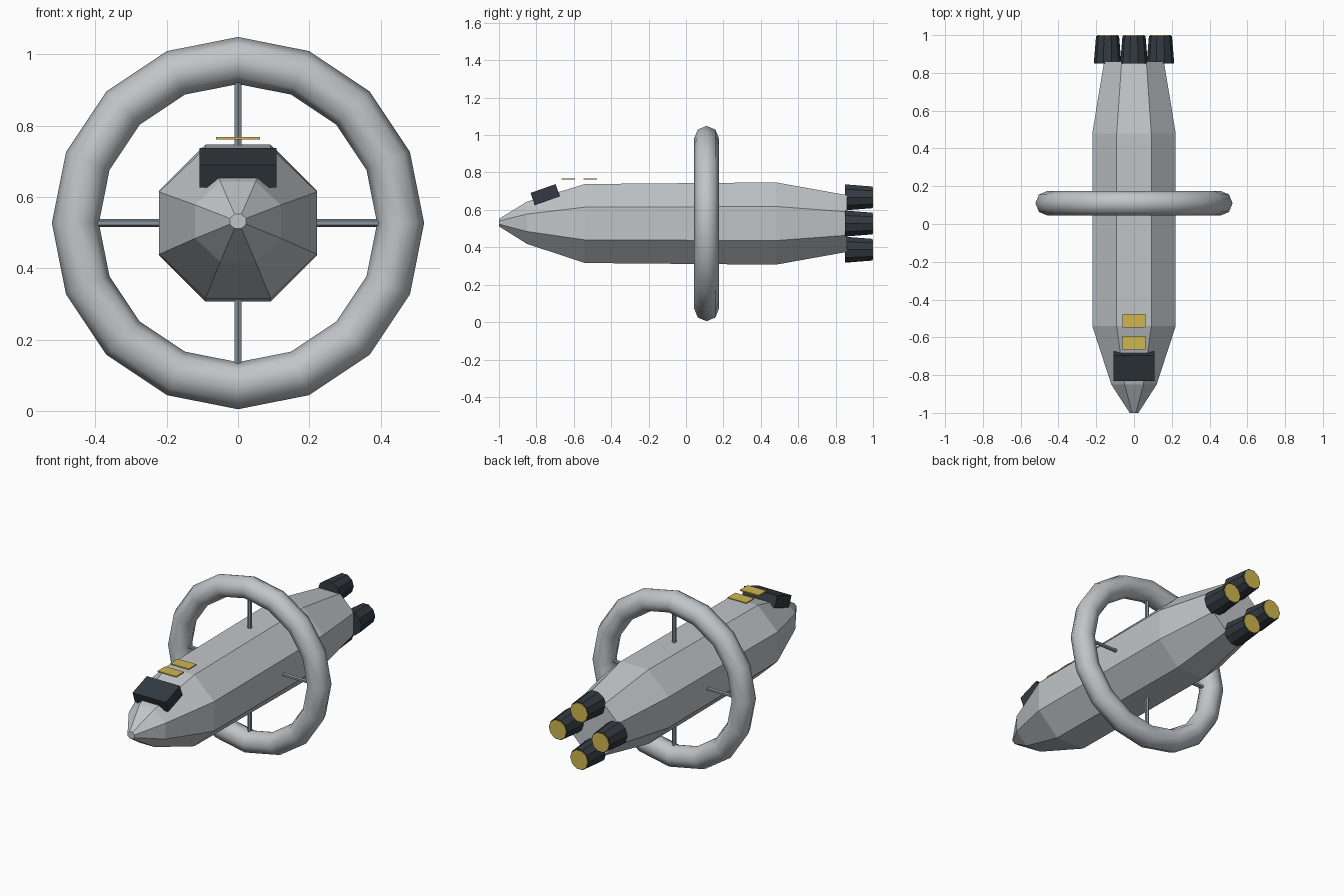
import bpy, bmesh
from math import pi, cos, sin, radians
from mathutils import Matrix, Vector

if "Cube" in bpy.data.objects:
    bpy.data.objects.remove(bpy.data.objects["Cube"], do_unlink=True)

AXIS_Z = 0.527   # height of the long axis
RING_Y = 0.11    # position of the ring along the hull


def material(name, rgb):
    mat = bpy.data.materials.new(name)
    mat.use_nodes = True
    mat.diffuse_color = (*rgb, 1)
    mat.node_tree.nodes["Principled BSDF"].inputs["Base Color"].default_value = (*rgb, 1)
    return mat


hull_grey = material("hull_grey", (0.53, 0.56, 0.58))
strut_grey = material("strut_grey", (0.26, 0.30, 0.35))
dark_slate = material("dark_slate", (0.032, 0.042, 0.052))
gold = material("gold", (0.62, 0.47, 0.08))


def add_loft(name, sections, sides, mat, centre=(0, 0, AXIS_Z), phase=0.0):
    """Loft along y through (y, x radius, z radius, z shift) sections, capped at both ends."""
    bm = bmesh.new()
    rings = []
    for y, rx, rz, dz in sections:
        angles = [phase + 2 * pi * i / sides for i in range(sides)]
        rings.append([bm.verts.new((rx * cos(a), y, rz * sin(a) + dz)) for a in angles])
    for a, b in zip(rings, rings[1:]):
        for i in range(sides):
            j = (i + 1) % sides
            bm.faces.new((a[i], a[j], b[j], b[i]))
    bm.faces.new(rings[0])
    bm.faces.new(rings[-1])
    bmesh.ops.recalc_face_normals(bm, faces=bm.faces)
    mesh = bpy.data.meshes.new(name)
    bm.to_mesh(mesh)
    bm.free()
    mesh.materials.append(mat)
    obj = bpy.data.objects.new(name, mesh)
    obj.location = centre
    bpy.context.collection.objects.link(obj)
    return obj


def add_box(name, centre, size, mat, tilt=0.0):
    bpy.ops.mesh.primitive_cube_add(size=1, location=centre, rotation=(tilt, 0, 0))
    obj = bpy.context.object
    obj.name = name
    obj.scale = size
    obj.data.materials.append(mat)
    return obj


# Hull: eight-sided spindle with flat sides facing up, down, left and right
flat = 1 / cos(pi / 8)
profile = [(-1.0, 0.023, 0.02, 0.005), (-0.85, 0.12, 0.113, 0.004), (-0.54, 0.221, 0.211, 0),
           (0.48, 0.221, 0.22, 0), (0.86, 0.158, 0.152, 0)]
add_loft("hull", [(y, rx * flat, rz * flat, dz) for y, rx, rz, dz in profile],
         8, hull_grey, phase=pi / 8)

# Habitat ring around the hull
bpy.ops.mesh.primitive_torus_add(major_segments=16, minor_segments=8, major_radius=0.456,
                                 minor_radius=0.066, location=(0, RING_Y, AXIS_Z),
                                 rotation=(pi / 2, 0, 0))
ring = bpy.context.object
ring.name = "habitat_ring"
ring.data.materials.append(hull_grey)
bpy.ops.object.shade_smooth_by_angle(angle=radians(60))

# Four spokes and four engines, one in each direction around the axis
for i, side in enumerate(("left", "top", "right", "bottom")):
    out = Vector((cos(i * pi / 2), 0, sin(i * pi / 2)))
    bpy.ops.mesh.primitive_cylinder_add(vertices=6, radius=0.011, depth=0.28,
                                        location=out * 0.29 + Vector((0, RING_Y, AXIS_Z)))
    spoke = bpy.context.object
    spoke.name = side + "_spoke"
    spoke.rotation_euler = out.to_track_quat("Z", "Y").to_euler()
    spoke.data.materials.append(strut_grey)

    centre = out * 0.14 + Vector((0, 0, AXIS_Z))
    add_loft(side + "_engine", [(0.85, 0.073, 0.073, 0), (0.996, 0.061, 0.061, 0)],
             10, dark_slate, centre)
    add_loft(side + "_engine_glow", [(0.992, 0.056, 0.056, 0), (1.0, 0.056, 0.056, 0)],
             10, gold, centre)

# Sloping bridge block on the nose
add_box("bridge", (0, -0.753, 0.682), (0.217, 0.142, 0.068), dark_slate, radians(19.5))

# Two thin gold panels above the forward hull
for name, y in (("front_panel", -0.629), ("rear_panel", -0.512)):
    add_box(name, (0, y, 0.765), (0.122, 0.072, 0.007), gold)
